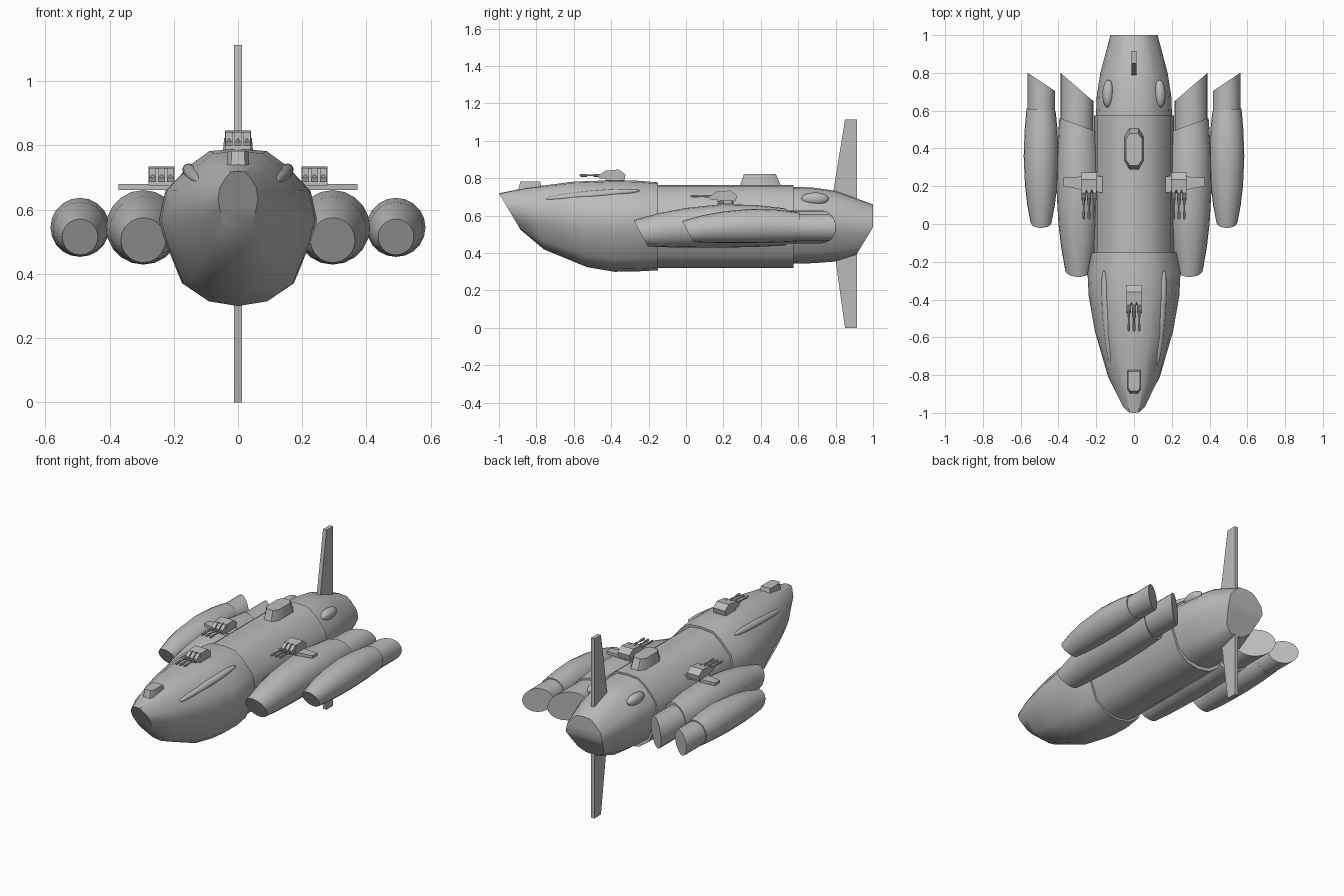
import bpy, bmesh, math
from mathutils import Vector, Matrix

if "Cube" in bpy.data.objects:
    bpy.data.objects.remove(bpy.data.objects["Cube"], do_unlink=True)

grey = bpy.data.materials.new("hull grey")
grey.use_nodes = True
grey.diffuse_color = (0.5, 0.5, 0.5, 1)
grey.node_tree.nodes["Principled BSDF"].inputs["Base Color"].default_value = (0.5, 0.5, 0.5, 1)


def finish(name, bm, angle=35):
    bmesh.ops.recalc_face_normals(bm, faces=bm.faces)
    mesh = bpy.data.meshes.new(name)
    bm.to_mesh(mesh)
    bm.free()
    mesh.materials.append(grey)
    mesh.set_sharp_from_angle(angle=math.radians(angle))
    obj = bpy.data.objects.new(name, mesh)
    bpy.context.collection.objects.link(obj)
    return obj


def loft(name, rings):
    """Skin a list of closed rings; each cap is strips across the symmetry line."""
    bm = bmesh.new()
    loops = [[bm.verts.new(p) for p in ring] for ring in rings]
    n = len(loops[0])
    for a, b in zip(loops, loops[1:]):
        for i in range(n):
            j = (i + 1) % n
            bm.faces.new((a[i], a[j], b[j], b[i])).smooth = True
    for ring in (loops[0], loops[-1]):
        for i in range(n // 2):
            corners = [ring[i], ring[i + 1], ring[n - i - 1], ring[-i]]
            bm.faces.new(list(dict.fromkeys(corners)))
    return finish(name, bm)


def prism(name, outline, x, half):
    """Extrude a (y, z) outline sideways."""
    bm = bmesh.new()
    sides = [[bm.verts.new((x + s * half, y, z)) for y, z in outline] for s in (-1, 1)]
    bm.faces.new(sides[0])
    bm.faces.new(sides[1])
    n = len(outline)
    for i in range(n):
        j = (i + 1) % n
        bm.faces.new((sides[0][i], sides[0][j], sides[1][j], sides[1][i]))
    return finish(name, bm)


def slab(name, base, top, z0, z1):
    """Join two (x, y) outlines at two heights."""
    bm = bmesh.new()
    low = [bm.verts.new((x, y, z0)) for x, y in base]
    high = [bm.verts.new((x, y, z1)) for x, y in top]
    bm.faces.new(low)
    bm.faces.new(high)
    n = len(base)
    for i in range(n):
        j = (i + 1) % n
        bm.faces.new((low[i], low[j], high[j], high[i]))
    return finish(name, bm)


def blister(name, centre, radii, direction):
    bm = bmesh.new()
    bmesh.ops.create_uvsphere(bm, u_segments=16, v_segments=12, radius=1)
    for f in bm.faces:
        f.smooth = True
    turn = Vector(direction).to_track_quat('Z', 'Y').to_matrix().to_4x4()
    bm.transform(Matrix.Translation(centre) @ turn @ Matrix.Diagonal((*radii, 1)))
    return finish(name, bm, 60)


# Hull cross-section, right half from keel to spine, as fractions
HALF = [(0, 0), (.38, .03), (.71, .143), (.93, .42), (1, .55),
        (.92, .735), (.61, .9), (.37, .985), (0, 1)]
SECTION = HALF + [(-x, f) for x, f in HALF[-2:0:-1]]


def hull_ring(y_top, y_low, half, top, low, fold=1):
    return [(x * half, y_low + (y_top - y_low) * min(1, f / fold), low + (top - low) * f)
            for x, f in SECTION]


# Hull in three sections
loft("hull_nose", [hull_ring(*r) for r in (
    (-1, -.885, .062, .72, .525), (-.85, -.76, .137, .75, .42),
    (-.6, -.53, .207, .782, .325), (-.38, -.38, .24, .79, .30),
    (-.26, -.26, .246, .787, .302), (-.15, -.15, .225, .778, .308))])
loft("hull_middle", [hull_ring(y, y, .212, .765, .32) for y in (-.16, .575)])
loft("hull_tail", [hull_ring(*r) for r in (
    (.56, .56, .202, .755, .343), (.68, .68, .197, .75, .346),
    (.8, .8, .178, .733, .355), (1, .91, .125, .66, .39, .55))])


def pod_ring(s, x, y, z, r, lean=0, sweep=0):
    """Circle around the y axis; lean tilts it by height, sweep by outward distance."""
    ring = []
    for i in range(20):
        a = math.tau * i / 20
        dx, dz = r * math.sin(a), -r * math.cos(a)
        ring.append((s * (x + dx), y - dz * lean + dx * sweep, z + dz))
    return ring


# Engine pods and nozzles on both sides
for s, side in ((1, "left"), (-1, "right")):
    loft(side + "_inner_pod", [pod_ring(s, .295, *r) for r in (
        (-.242, .505, .07, .55), (-.12, .522, .091, .3), (0, .536, .105),
        (.19, .545, .116), (.37, .545, .112, 0, .15), (.525, .54, .1, 0, .37))])
    loft(side + "_inner_nozzle", [pod_ring(s, .302, y, .54, .088, 0, w)
                                  for y, w in ((.48, .37), (.725, .86))])
    loft(side + "_outer_pod", [pod_ring(s, .492, *r) for r in (
        (.01, .515, .056, .55), (.1, .528, .073, .25), (.2, .538, .085),
        (.36, .545, .092), (.5, .544, .087), (.605, .54, .077, 0, .08))])
    loft(side + "_outer_nozzle", [pod_ring(s, .49, y, .537, .073, 0, w)
                                  for y, w in ((.57, 0), (.752, .67))])

    # Sensor blisters
    blister(side + "_nose_blister", (s * .14, -.5, .712), (.026, .022, .255), (s * .04, .5, .045))
    blister(side + "_tail_blister", (s * .137, .69, .69), (.03, .034, .073), (s * -.03, 1, 0))

    # Wing plate that carries the side turret
    plate = [(s * .13, .165), (s * .22, .17), (s * .372, .2),
             (s * .372, .245), (s * .22, .255), (s * .13, .25)]
    slab(side + "_turret_plate", plate, plate, .662, .68)

# Tail fins
prism("upper_fin", [(.915, .6), (.915, 1.113), (.85, 1.113), (.775, .65)], 0, .012)
prism("lower_fin", [(.905, .5), (.915, .39), (.915, 0), (.85, 0), (.8, .36), (.79, .45)], 0, .012)

# Raised cabin on the spine and bridge on the nose
slab("spine_cabin",
     [(-.05, .33), (-.025, .285), (.025, .285), (.05, .33),
      (.05, .47), (.025, .512), (-.025, .512), (-.05, .47)],
     [(-.043, .34), (-.022, .31), (.022, .31), (.043, .34),
      (.043, .45), (.022, .48), (-.022, .48), (-.043, .45)], .75, .824)
slab("nose_bridge",
     [(-.035, -.88), (-.022, -.9), (.022, -.9), (.035, -.88), (.035, -.765), (-.035, -.765)],
     [(-.032, -.865), (-.02, -.885), (.02, -.885), (.032, -.865), (.032, -.78), (-.032, -.78)],
     .725, .783)


def turret(name, x, y, z):
    """Triple gun turret standing at z, facing forward."""
    def place(outline):
        return [(y + a, z + b) for a, b in outline]
    prism(name + "_housing", place([(-.05, 0), (-.05, .03), (-.035, .054), (.02, .06),
                                    (.057, .033), (.05, 0)]), x, .041)
    for i in (-1, 0, 1):
        gx = x + i * .028
        prism(f"{name}_mount_{i + 2}", place([(-.085, .012), (-.09, .025), (-.05, .055),
                                              (-.03, .055), (-.03, .012)]), gx, .011)
        bm = bmesh.new()
        for radius, start, end in ((.004, -.19, -.08), (.007, -.185, -.15), (.007, -.115, -.08)):
            spot = Matrix.Translation((gx, y + (start + end) / 2, z + .028))
            bmesh.ops.create_cone(bm, cap_ends=True, segments=8, radius1=radius, radius2=radius,
                                  depth=end - start, matrix=spot @ Matrix.Rotation(math.pi / 2, 4, 'X'))
        finish(f"{name}_barrel_{i + 2}", bm)


turret("nose_turret", 0, -.38, .787)
for s, side in ((1, "left"), (-1, "right")):
    turret(side + "_turret", s * .238, .215, .675)
